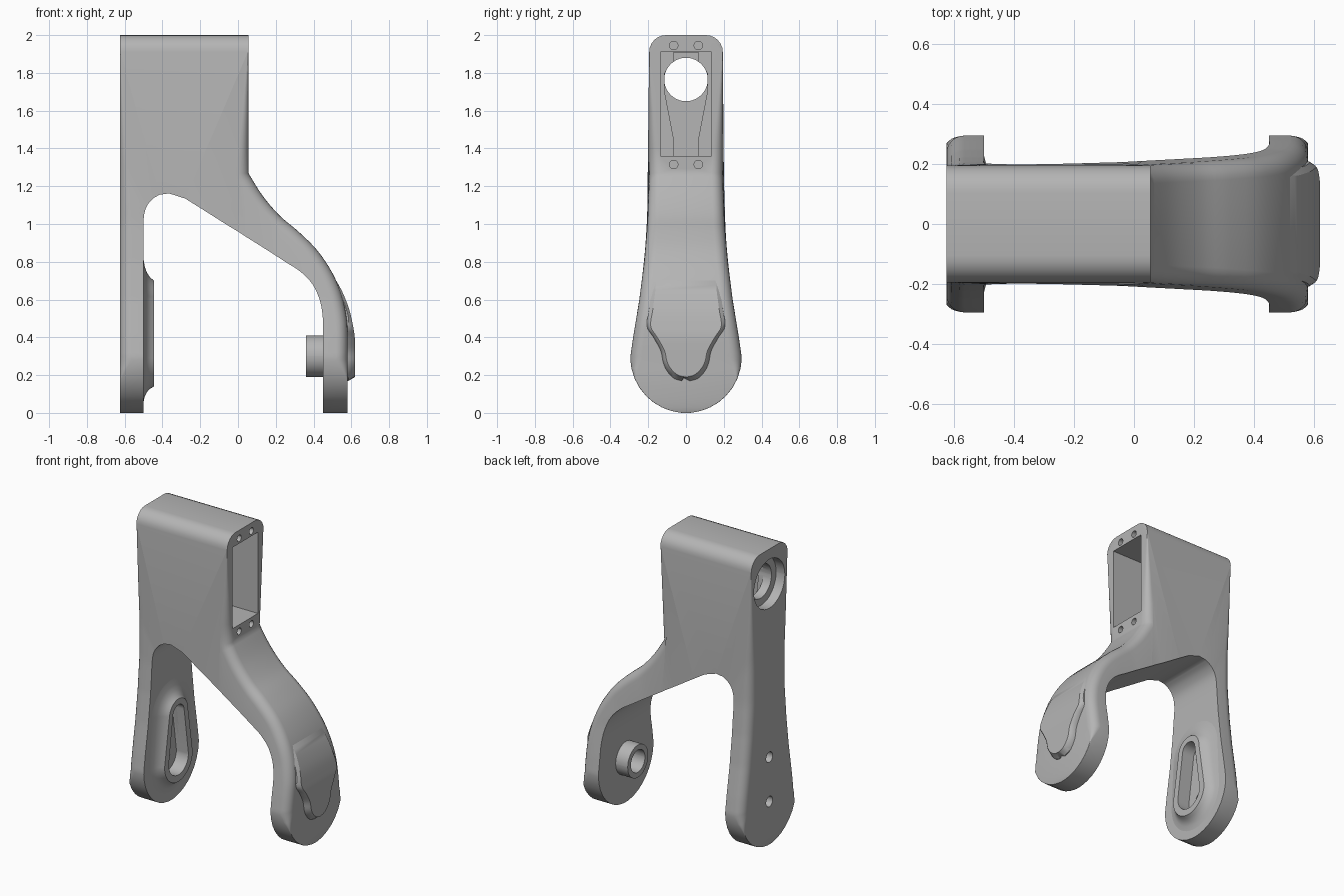
import bpy, bmesh, math
from mathutils import Vector

cube = bpy.data.objects.get("Cube")
if cube:
    bpy.data.objects.remove(cube, do_unlink=True)

grey = bpy.data.materials.new("plain grey")
grey.use_nodes = True
grey.diffuse_color = (0.46, 0.46, 0.46, 1)
grey.node_tree.nodes["Principled BSDF"].inputs["Base Color"].default_value = (0.46, 0.46, 0.46, 1)


def loft(name, rings):
    """Skin closed rings of equal length and cap both ends."""
    bm = bmesh.new()
    rows = [[bm.verts.new(p) for p in ring] for ring in rings]
    n = len(rows[0])
    for a, b in zip(rows, rows[1:]):
        for i in range(n):
            j = (i + 1) % n
            bm.faces.new((a[i], a[j], b[j], b[i]))
    bm.faces.new(rows[0])
    bm.faces.new(rows[-1])
    bmesh.ops.recalc_face_normals(bm, faces=bm.faces)
    mesh = bpy.data.meshes.new(name)
    bm.to_mesh(mesh)
    bm.free()
    obj = bpy.data.objects.new(name, mesh)
    bpy.context.collection.objects.link(obj)
    mesh.materials.append(grey)
    return obj


def capsule(x, z0, r0, z1, r1, n=24):
    """Outline in the yz plane: half circle at z0, half circle at z1."""
    pts = []
    for z, r, start in ((z0, r0, math.pi), (z1, r1, 0)):
        for i in range(n + 1):
            a = start + math.pi * i / n + (0.001 if i == 0 else -0.001 if i == n else 0)
            pts.append((x, r * math.cos(a), z + r * math.sin(a)))
    return pts


def rod(name, x0, x1, z, r, y=0):
    ring = [(y + p[1], p[2]) for p in capsule(0, z, r, z, r, 20)]
    return loft(name, [[(x, *p) for p in ring] for x in (x0, x1)])


def plate(name, x0, x1, outline):
    return loft(name, [[(x, y, z) for y, z in outline] for x in (x0, x1)])


def cut(obj, cutters):
    for c in cutters:
        c.hide_render = True
        c.hide_set(True)
        m = obj.modifiers.new("cut", 'BOOLEAN')
        m.operation, m.solver, m.object = 'DIFFERENCE', 'EXACT', c


def spline(points, steps=4):
    """Smooth curve through tuples of any length."""
    p = [Vector(q) for q in points]
    out = []
    for i in range(len(p) - 1):
        a, b, c, d = p[max(i - 1, 0)], p[i], p[i + 1], p[min(i + 2, len(p) - 1)]
        for s in range(steps):
            t = s / steps
            out.append(b + (c - a) * (0.5 * t) + (2 * a - 5 * b + 4 * c - d) * (0.5 * t * t)
                       + (3 * b - a - 3 * c + d) * (0.5 * t ** 3))
    return out + [p[-1]]


WIDTHS = [(0.295, 0.295), (0.4, 0.28), (0.6, 0.247), (0.8, 0.222), (1.0, 0.205), (1.25, 0.195), (2.0, 0.195)]


def half_width(z):
    if z <= 0.295:
        return max(0.02, math.sqrt(max(0, 0.295 ** 2 - (z - 0.295) ** 2)))
    for (z0, w0), (z1, w1) in zip(WIDTHS, WIDTHS[1:]):
        if z <= z1:
            return w0 + (w1 - w0) * (z - z0) / (z1 - z0)
    return 0.195


# Frame stations: outer x, outer z, inner x, inner z, edge radius
foot = [z * 0.295 for z in (0, 0.01, 0.04, 0.1, 0.19, 0.3, 0.45, 0.62, 0.8, 0.95)]
foot_r = [0.003 if z < 0.17 else 0.06 * (z - 0.17) / 0.11 for z in foot]
left_foot = [Vector((-0.625, z, -0.5, z, r)) for z, r in zip(foot, foot_r)]
left_run = spline([(-0.625, z, -0.5, z, 0.06) for z in (0.3, 0.4, 0.5, 0.6, 0.7, 0.8, 0.9)] + [
    (-0.625, 1.05, -0.5, 1.02, 0.06), (-0.625, 1.25, -0.487, 1.085, 0.05),
    (-0.625, 1.5, -0.455, 1.13, 0.03), (-0.625, 1.91, -0.415, 1.155, 0.003)])
top = [Vector(q) for q in ((-0.625, 2, -0.365, 1.162, 0.09), (0.055, 2, -0.28, 1.135, 0.09))]
right_run = [Vector(q) for q in ((0.055, 1.91, -0.2, 1.085, 0.003), (0.055, 1.6, -0.05, 0.99, 0.03),
                                 (0.055, 1.4, 0, 0.96, 0.048))]
arm_run = spline([
    (0.055, 1.27, 0.03, 0.94, 0.06), (0.13, 1.15, 0.1, 0.896, 0.06), (0.22, 1.045, 0.17, 0.852, 0.06),
    (0.32, 0.96, 0.25, 0.80, 0.06), (0.42, 0.86, 0.33, 0.748, 0.06), (0.5, 0.74, 0.395, 0.68, 0.06),
    (0.55, 0.62, 0.435, 0.59, 0.06), (0.575, 0.5, 0.45, 0.49, 0.06), (0.58, 0.4, 0.45, 0.4, 0.06),
    (0.58, 0.3, 0.45, 0.3, 0.06)])
right_foot = [Vector((0.58, z, 0.45, z, r)) for z, r in zip(foot, foot_r)][::-1]
stations = left_foot + left_run + top + right_run + arm_run + right_foot

rings = []
for i, s in enumerate(stations):
    ox, oz, ix, iz, r = s
    tangent = (stations[min(i + 1, len(stations) - 1)] - stations[max(i - 1, 0)])[:2]
    t = Vector(tangent).normalized()
    normal = Vector((0, -1)) if oz > 1.99 else Vector((t.y, -t.x))
    r = max(0.002, min(r, half_width(oz) * 0.9))
    side = [(ix, half_width(iz), iz)]
    for k in range(7):
        a = math.pi / 2 * k / 6
        x, z = Vector((ox, oz)) + normal * (r * (1 - math.sin(a)))
        side.append((x, half_width(z) - r * (1 - math.cos(a)), z))
    rings.append(side + [(x, -y, z) for x, y, z in reversed(side)])
frame = loft("fork_frame", rings)

# Flared pad on the inside of the straight leg
flare = [(-0.51, 0.10), (-0.5, 0.095), (-0.493, 0.06), (-0.482, 0.035), (-0.465, 0.014), (-0.445, 0)]
pad = loft("keyhole_pad", [capsule(x, 0.29, 0.15 + o * 0.85, 0.6, 0.1 + o * 1.2) for x, o in flare])

# Hollow boss on the inside of the bent leg
boss = rod("hollow_boss", 0.36, 0.46, 0.3, 0.11)

# Raised tongue running down the outside of the bent leg: z, half width, outer x
tongue_rows = spline([(0.74, 0.16, 0.495), (0.65, 0.17, 0.548), (0.55, 0.183, 0.588), (0.46, 0.195, 0.609),
                      (0.4, 0.16, 0.618), (0.33, 0.122, 0.62), (0.27, 0.108, 0.62), (0.23, 0.085, 0.62),
                      (0.2, 0.05, 0.62), (0.19, 0.01, 0.62)])
tongue_rings = []
for z, w, x in tongue_rows:
    low = z - 0.02 * max(0, 0.3 - z) / 0.11
    half = [(0.5 if z < 0.7 else 0.47, w + 0.015, low), (min(0.585, x - 0.015), w + 0.012, low),
            (x - 0.006, w, z), (x, w - 0.008, z)]
    tongue_rings.append(half + [(a, -b, c) for a, b, c in reversed(half)])
tongue = loft("outer_tongue", tongue_rings)

# Cutters: head pocket, bearing bore, keyhole recess and screw holes
pocket = plate("pocket_cutter", -0.46, 0.2, [(-0.135, 1.36), (0.135, 1.36), (0.135, 1.91), (-0.135, 1.91)])
slot = plate("slot_cutter", -0.5, -0.4, [(-0.065, 1.361), (0.065, 1.361), (0.065, 1.45), (0.113, 1.7),
                                         (0.113, 1.8), (0.065, 1.85), (0.065, 1.909), (-0.065, 1.909),
                                         (-0.065, 1.85), (-0.113, 1.8), (-0.113, 1.7), (-0.065, 1.45)])
bore = rod("bore_cutter", -0.8, -0.3, 1.765, 0.115)
counterbore = rod("counterbore_cutter", -0.8, -0.56, 1.765, 0.165)
keyhole = loft("keyhole_cutter", [capsule(x, 0.29, 0.105, 0.6, 0.06) for x in (-0.535, -0.4)])
boss_hole = rod("boss_hole_cutter", 0.3, 0.5, 0.3, 0.075)
leg_holes = [rod("leg_hole_cutter", -0.7, -0.45, z, 0.035) for z in (0.29, 0.59)]
screw_holes = [rod("screw_hole_cutter", -0.1, 0.2, z, 0.022, y) for z in (1.315, 1.945) for y in (-0.065, 0.065)]

cut(frame, [pocket, slot, bore, counterbore, keyhole, boss_hole] + leg_holes + screw_holes)
cut(pad, [keyhole])
cut(boss, [boss_hole])

# Apply the cuts and smooth the rounded surfaces
for obj in (frame, pad, boss, tongue):
    bpy.ops.object.select_all(action='DESELECT')
    obj.select_set(True)
    bpy.context.view_layer.objects.active = obj
    for m in list(obj.modifiers):
        bpy.ops.object.modifier_apply(modifier=m.name)
    bpy.ops.object.shade_smooth_by_angle(angle=math.radians(32))
for obj in list(bpy.data.objects):
    if obj.name.split(".")[0].endswith("_cutter"):
        bpy.data.objects.remove(obj, do_unlink=True)
